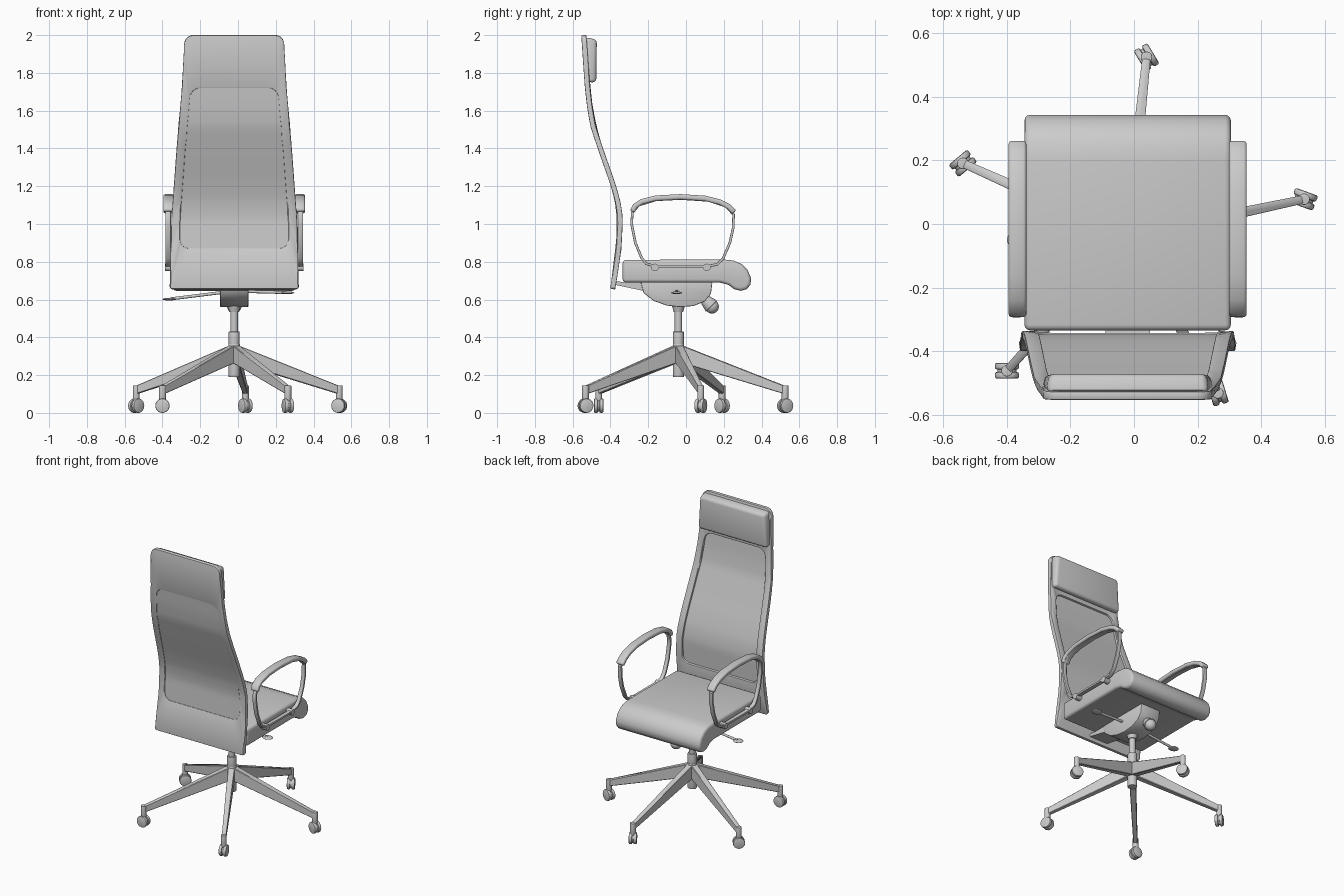
import bpy, bmesh
from math import sin, cos, pi, radians
from mathutils import Vector

if "Cube" in bpy.data.objects:
    bpy.data.objects.remove(bpy.data.objects["Cube"])

CX, CY = -0.02, -0.04          # chair centre line and column position


def finish(name, bm, bevel=0, segs=3, solid=0, loc=(0, 0, 0), rot=0, angle=35):
    bmesh.ops.recalc_face_normals(bm, faces=bm.faces)
    me = bpy.data.meshes.new(name)
    bm.to_mesh(me)
    bm.free()
    ob = bpy.data.objects.new(name, me)
    bpy.context.collection.objects.link(ob)
    ob.location, ob.rotation_euler.z = loc, rot
    if solid:
        m = ob.modifiers.new("solid", 'SOLIDIFY')
        m.thickness, m.offset = solid, 0
    if bevel:
        m = ob.modifiers.new("bevel", 'BEVEL')
        m.width, m.segments, m.limit_method, m.angle_limit = bevel, segs, 'ANGLE', radians(50)
    bpy.ops.object.select_all(action='DESELECT')
    ob.select_set(True)
    bpy.context.view_layer.objects.active = ob
    if ob.modifiers:
        bpy.ops.object.convert(target='MESH')
    bpy.ops.object.shade_smooth_by_angle(angle=radians(angle))
    return ob


def prism(name, pts, half, **kw):
    """Side profile (y, z) widened along x; half is one value or one per point."""
    hs = half if isinstance(half, list) else [half] * len(pts)
    bm = bmesh.new()
    a = [bm.verts.new((-h, y, z)) for h, (y, z) in zip(hs, pts)]
    b = [bm.verts.new((h, y, z)) for h, (y, z) in zip(hs, pts)]
    bm.faces.new(a)
    bm.faces.new(b[::-1])
    for i in range(len(pts)):
        j = (i + 1) % len(pts)
        bm.faces.new((a[i], b[i], b[j], a[j]))
    return finish(name, bm, **kw)


def ribbon(name, path, half, thick, closed, **kw):
    """Flat bar of rectangular section swept along a (y, z) path."""
    n, rows, bm = len(path), [], bmesh.new()
    for i, (y, z) in enumerate(path):
        p = path[i - 1] if closed or i else path[i]
        q = path[(i + 1) % n] if closed or i < n - 1 else path[i]
        t = Vector((q[0] - p[0], q[1] - p[1])).normalized() * thick / 2
        rows.append([bm.verts.new((x, y - s * t.y, z + s * t.x))
                     for x, s in ((-half, -1), (half, -1), (half, 1), (-half, 1))])
    for i in range(n if closed else n - 1):
        a, b = rows[i], rows[(i + 1) % n]
        for k in range(4):
            bm.faces.new((a[k], a[k - 1], b[k - 1], b[k]))
    if not closed:
        bm.faces.new(rows[0])
        bm.faces.new(rows[-1][::-1])
    return finish(name, bm, **kw)


def rod(name, a, b, r1, r2=None, n=20, **kw):
    a, b = Vector(a), Vector(b)
    bm = bmesh.new()
    bmesh.ops.create_cone(bm, cap_ends=True, segments=n, radius1=r1, radius2=r2 or r1, depth=(b - a).length)
    bmesh.ops.rotate(bm, verts=bm.verts, matrix=(b - a).to_track_quat('Z', 'Y').to_matrix())
    bmesh.ops.translate(bm, verts=bm.verts, vec=(a + b) / 2)
    return finish(name, bm, **kw)


def ball(name, loc, size):
    bm = bmesh.new()
    bmesh.ops.create_uvsphere(bm, u_segments=20, v_segments=12, radius=1)
    bmesh.ops.scale(bm, verts=bm.verts, vec=size)
    return finish(name, bm, loc=loc)


def lerp(table, z):
    for (z0, v0), (z1, v1) in zip(table, table[1:]):
        if z <= z1:
            break
    return v0 + (v1 - v0) * (z - z0) / (z1 - z0)


# Backrest: frame with a rounded opening and a thin panel, both following one curve
CURVE = [(.655, -.388), (.75, -.372), (.87, -.355), (1.03, -.347), (1.12, -.36), (1.22, -.39),
         (1.37, -.443), (1.52, -.494), (1.62, -.511), (1.75, -.525), (2.0, -.541)]
WIDTH = [(.655, .341), (1.03, .332), (1.4, .305), (1.72, .277), (2.0, .262)]


def half_ring(z0, z1, inset, r0, r1, shift=0):
    zx = [(z0 + r0 * (1 - cos(k * pi / 12)), r0 * (1 - sin(k * pi / 12))) for k in range(7)]
    zx += [(z0 + r0 + (z1 - r1 - z0 - r0) * k / 24, 0) for k in range(1, 24)]
    zx += [(z1 - r1 * (1 - sin(k * pi / 12)), r1 * (1 - cos(k * pi / 12))) for k in range(7)]
    return [Vector((lerp(WIDTH, z) - inset - d, lerp(CURVE, z) + shift, z)) for z, d in zx]


def full(half):
    return half + [Vector((-v.x, v.y, v.z)) for v in reversed(half)]


bm = bmesh.new()
outer = [bm.verts.new(v) for v in full(half_ring(.655, 2.0, 0, .015, .045))]
inner = [bm.verts.new(v) for v in full(half_ring(.87, 1.72, .047, .05, .05))]
for i in range(len(outer)):
    bm.faces.new((outer[i - 1], outer[i], inner[i], inner[i - 1]))
finish("back_frame", bm, solid=.027, bevel=.005, segs=2, loc=(CX, 0, 0))

bm = bmesh.new()
ring = [bm.verts.new(v) for v in full(half_ring(.866, 1.724, .043, .05, .05, -.005))]
for i in range(len(ring) // 2 - 1):
    bm.faces.new((ring[i], ring[i + 1], ring[-i - 2], ring[-i - 1]))
finish("back_panel", bm, solid=.01, loc=(CX, 0, 0))

# Headrest cushion
prism("headrest", [(-.52, 1.75), (-.475, 1.75), (-.472, 1.975), (-.532, 1.99)],
      [.268, .262, .247, .255], bevel=.018, loc=(CX, 0, 0))

# Seat cushion with rolled front edge
prism("seat", [(-.335, .69), (-.335, .81), (.2, .812), (.25, .807), (.295, .788), (.327, .755), (.344, .715),
               (.342, .68), (.322, .655), (.29, .646), (.255, .655), (.225, .678), (.18, .69)],
      .325, bevel=.018, loc=(CX, 0, 0))

# Tilt mechanism under the seat, with the arm that carries the backrest
prism("mechanism", [(-.24, .692), (-.225, .635), (-.17, .592), (-.1, .568), (-.03, .56), (.04, .566),
                    (.1, .59), (.132, .63), (.14, .692)], .075, bevel=.006, segs=2, loc=(CX, 0, 0))
prism("back_support", [(-.385, .7), (-.385, .68), (-.22, .645), (-.2, .69), (-.32, .69)], .07, loc=(CX, 0, 0))

# Tension knob and levers
rod("knob_stem", (CX, .07, .62), (CX, .12, .58), .018)
rod("knob_collar", (CX, .1, .6), (CX, .135, .565), .028, .042, bevel=.004)
ball("knob", (CX, .137, .563), (.037, .037, .037))
rod("left_lever", (-.08, -.05, .638), (-.36, -.05, .603), .008)
ball("left_lever_paddle", (-.365, -.05, .602), (.035, .03, .007))
rod("right_lever", (.04, -.05, .643), (.26, -.05, .637), .008)
ball("right_lever_paddle", (.263, -.05, .636), (.035, .03, .007))

# Armrests: closed loop, pad on top, two mounts into the seat
LOOP = [(-.284, 1.06), (-.288, 1.0), (-.268, .9), (-.235, .82), (-.21, .79), (-.165, .776), (.11, .776),
        (.165, .786), (.195, .815), (.232, .9), (.25, .98), (.252, 1.05), (.21, 1.095), (.12, 1.125),
        (-.03, 1.135), (-.16, 1.128), (-.25, 1.1)]
PAD = [(-.284, 1.065), (-.27, 1.095), (-.235, 1.118), (-.16, 1.137), (-.03, 1.144), (.1, 1.136),
       (.18, 1.116), (.225, 1.093), (.256, 1.062)]
for side, s in (("left", -1), ("right", 1)):
    ribbon(side + "_arm_loop", LOOP, .014, .014, True, bevel=.003, segs=2, loc=(CX + s * .35, 0, 0))
    ribbon(side + "_arm_pad", PAD, .028, .028, False, bevel=.01, loc=(CX + s * .347, 0, 0))
    for y in (-.165, .11):
        rod(side + "_arm_mount", (CX + s * .3, y, .77), (CX + s * .366, y, .77), .02)

# Gas column and hub
rod("column", (CX, CY, .4), (CX, CY, .58), .02)
rod("column_collar", (CX, CY, .535), (CX, CY, .565), .025, .034)
rod("column_sleeve", (CX, CY, .34), (CX, CY, .43), .029, bevel=.003)
rod("hub", (CX, CY, .19), (CX, CY, .365), .03, n=28, bevel=.003)

# Five legs, each with a post and a swivelled twin-wheel caster
for i, swivel in enumerate((-20, -59, 40, 0, -73)):
    a = radians(12 + 72 * i)
    prism("leg", [(.0, .365), (.57, .142), (.57, .098), (.0, .27)], [.022, .013, .013, .022],
          bevel=.003, segs=1, loc=(CX, CY, 0), rot=a - pi / 2)
    p = Vector((CX + .568 * cos(a), CY + .568 * sin(a), 0))
    rod("caster_post", p + Vector((0, 0, .06)), p + Vector((0, 0, .145)), .018, bevel=.003)
    w = radians(swivel)
    axis = Vector((-sin(w), cos(w), 0))
    c = p + Vector((0, 0, .038))
    for s in (-1, 1):
        rod("caster_wheel", c + axis * s * .004, c + axis * s * .025, .038, n=24, bevel=.006, segs=2)
    rod("caster_core", c - axis * .006, c + axis * .006, .03)
